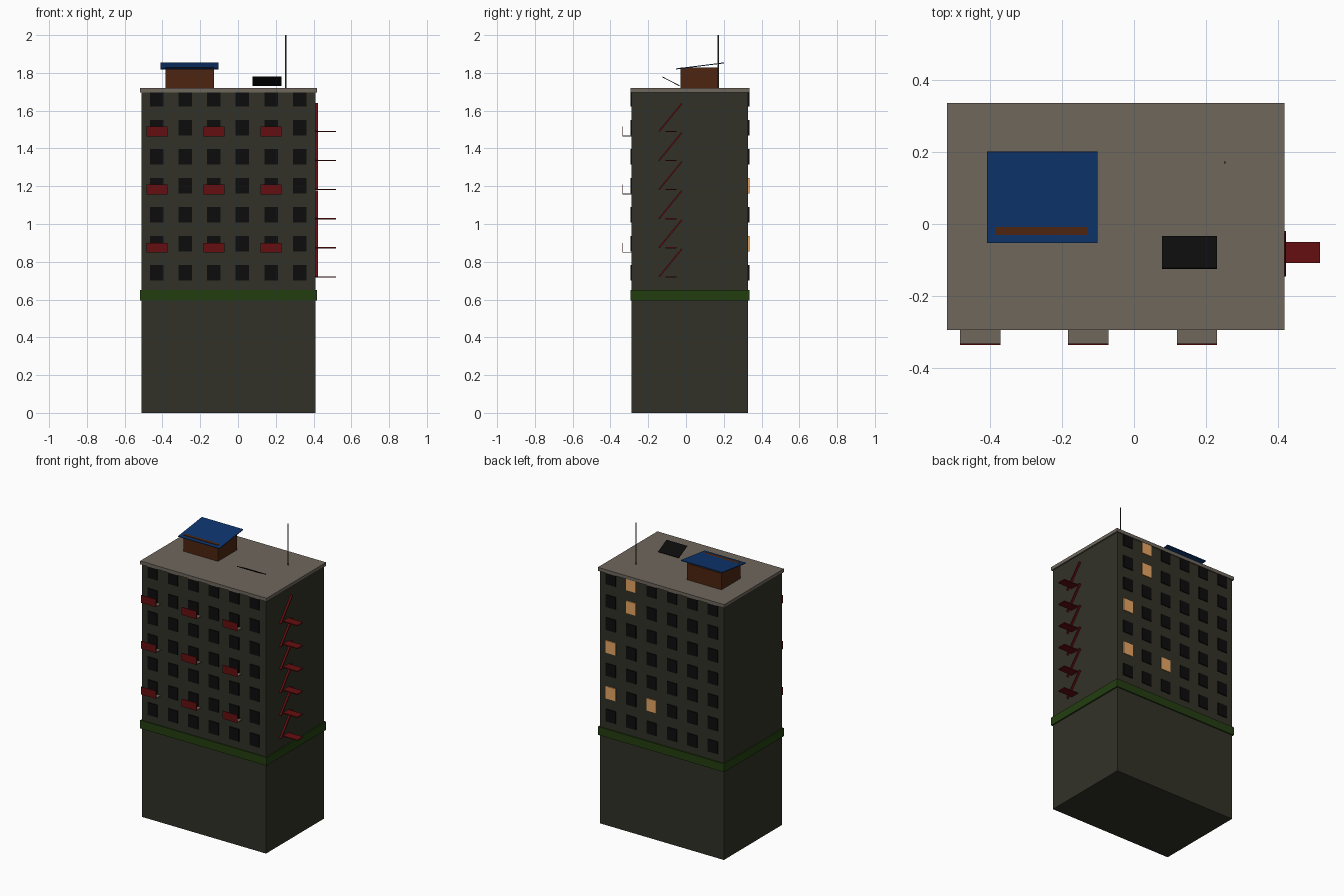
import bpy
import math

if "Cube" in bpy.data.objects:
    bpy.data.objects.remove(bpy.data.objects["Cube"])


def material(name, rgb):
    m = bpy.data.materials.new(name)
    m.diffuse_color = (*rgb, 1)
    m.use_nodes = True
    m.node_tree.nodes["Principled BSDF"].inputs["Base Color"].default_value = m.diffuse_color
    return m


WALL = material("dark_concrete", (0.031, 0.031, 0.021))
SLAB = material("warm_grey", (0.158, 0.136, 0.108))
GREEN = material("dark_green", (0.0165, 0.048, 0.005))
RED = material("deep_red", (0.13, 0.0045, 0.005))
BLUE = material("blue_sheet", (0.004, 0.037, 0.16))
BROWN = material("rust_brown", (0.075, 0.018, 0.005))
BLACK = material("near_black", (0.0035, 0.0035, 0.0035))
LIT = material("lit_window", (0.88, 0.42, 0.14))
METAL = material("grey_metal", (0.06, 0.06, 0.06))


def box(name, x, y, z, mat, tilt=0.0):
    """Box from (min, max) ranges, optionally tilted about its own x axis."""
    bpy.ops.mesh.primitive_cube_add(
        size=1, location=[sum(r) / 2 for r in (x, y, z)], rotation=(tilt, 0, 0))
    ob = bpy.context.object
    ob.name = name
    ob.scale = [r[1] - r[0] for r in (x, y, z)]
    ob.data.materials.append(mat)
    return ob


def sloped_sheet(name, x, start, end, thick, mat):
    """Thin sheet running from (y, z) start to (y, z) end."""
    (y0, z0), (y1, z1) = start, end
    length = math.hypot(y1 - y0, z1 - z0)
    cy, cz = (y0 + y1) / 2, (z0 + z1) / 2
    return box(name, x, (cy - length / 2, cy + length / 2),
               (cz - thick / 2, cz + thick / 2), mat,
               math.atan2(z1 - z0, y1 - y0))


# Main block, ledge and flat roof
FRONT, BACK = -0.288, 0.329
box("tower", (-0.512, 0.41), (FRONT, BACK), (0, 1.70), WALL)
box("ledge", (-0.52, 0.419), (-0.295, 0.337), (0.595, 0.65), GREEN)
box("roof_slab", (-0.52, 0.419), (-0.295, 0.337), (1.697, 1.72), SLAB)

# Window grid on front and back, a few lit at the back (column, row)
lit = {(4, 6), (4, 5), (5, 3), (5, 1), (3, 1)}
for col in range(6):
    for row in range(7):
        cx = -0.431 + 0.1515 * col
        z0 = 0.70 + 0.1535 * row
        x = (cx - 0.036, cx + 0.036)
        z = (z0, min(z0 + 0.083, 1.699))
        box("front_window", x, (FRONT - 0.006, FRONT + 0.002), z, BLACK)
        box("back_window", x, (BACK - 0.002, BACK + 0.006), z,
            LIT if (col, row) in lit else BLACK)

# Balconies: pale floor with a red front panel
for x0 in (-0.484, -0.183, 0.119):
    for z0 in (0.848, 1.156, 1.464):
        x = (x0, x0 + 0.112)
        box("balcony_floor", x, (-0.334, FRONT), (z0, z0 + 0.005), SLAB)
        box("balcony_panel", x, (-0.337, -0.333), (z0, z0 + 0.052), RED)

# Fire escape on the right wall
for i in range(6):
    z = 0.72 + 0.154 * i
    box("escape_platform", (0.41, 0.518), (-0.108, -0.05),
        (z - 0.003, z + 0.003), RED)
    sloped_sheet("escape_stair", (0.41, 0.423), (-0.143, z), (-0.022, z + 0.148),
                 0.008, RED)

# Rooftop hut with a sloping sheet roof
box("hut", (-0.384, -0.128), (-0.03, 0.172), (1.715, 1.829), BROWN)
sloped_sheet("hut_roof", (-0.409, -0.102), (-0.052, 1.821), (0.201, 1.853),
             0.005, BLUE)

# Tilted roof panel
sloped_sheet("roof_panel", (0.078, 0.231), (-0.124, 1.778), (-0.035, 1.732),
             0.004, BLACK)

# Mast
bpy.ops.mesh.primitive_cylinder_add(vertices=8, radius=0.003, depth=0.285,
                                    location=(0.253, 0.171, 1.8575))
mast = bpy.context.object
mast.name = "mast"
mast.data.materials.append(METAL)
